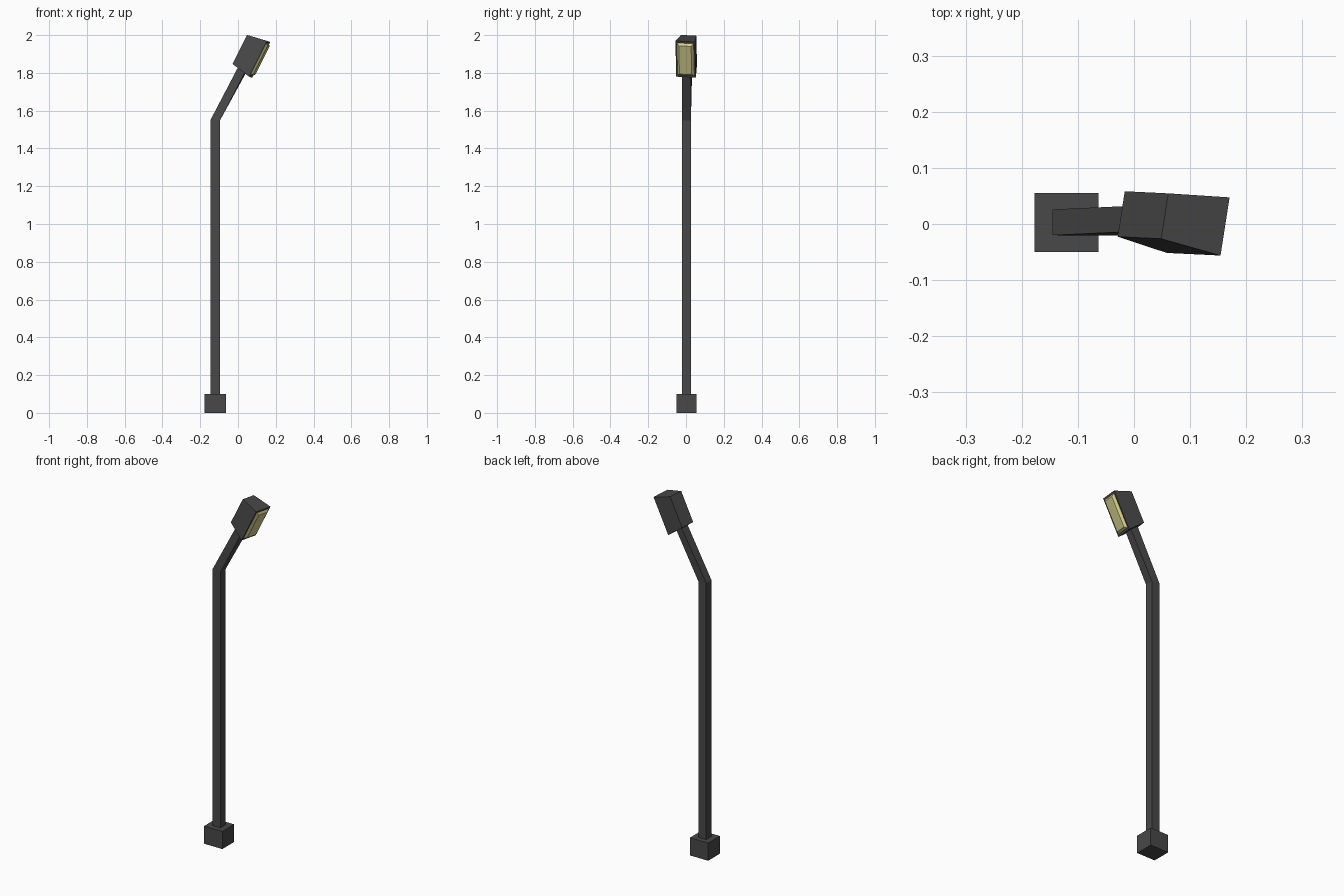
import bpy
from mathutils import Vector

if "Cube" in bpy.data.objects:
    bpy.data.objects.remove(bpy.data.objects["Cube"])


def material(name, col):
    m = bpy.data.materials.new(name)
    m.diffuse_color = (*col, 1)
    m.use_nodes = True
    m.node_tree.nodes["Principled BSDF"].inputs["Base Color"].default_value = m.diffuse_color
    return m


dark = material("dark_metal", (0.065, 0.065, 0.065))
glow = material("pale_yellow_lamp", (0.66, 0.62, 0.27))


def loft(name, rings, mat):
    """Solid through a series of four-cornered rings, capped at both ends."""
    verts = [tuple(p) for r in rings for p in r]
    faces = [(0, 3, 2, 1)]
    for i in range(len(rings) - 1):
        a = i * 4
        for k in range(4):
            n = (k + 1) % 4
            faces.append((a + k, a + n, a + 4 + n, a + 4 + k))
    e = (len(rings) - 1) * 4
    faces.append((e, e + 1, e + 2, e + 3))
    me = bpy.data.meshes.new(name)
    me.from_pydata(verts, [], faces)
    me.materials.append(mat)
    ob = bpy.data.objects.new(name, me)
    bpy.context.collection.objects.link(ob)
    return ob


def flat_ring(x0, x1, y0, y1, z0, z1):
    """Ring with its left edge at z0 and right edge at z1."""
    return [(x0, y0, z0), (x1, y0, z1), (x1, y1, z1), (x0, y1, z0)]


# square foot
loft("base", [flat_ring(-0.177, -0.063, -0.05, 0.055, z, z) for z in (0, 0.1)], dark)

# pole with the bent, slightly twisted arm
loft("pole_and_arm", [
    flat_ring(-0.145, -0.096, -0.02, 0.026, 0.09, 0.09),
    flat_ring(-0.145, -0.096, -0.02, 0.026, 1.552, 1.547),
    [(0.005, -0.013, 1.839), (0.036, -0.021, 1.802),
     (0.042, 0.025, 1.800), (0.011, 0.033, 1.837)],
], dark)

# lamp head frame: d points out of the lamp, u along its length, w across
d = Vector((0.098, -0.018, -0.05)).normalized()
u = Vector((0.104, -0.006, 0.188))
u = (u - d * u.dot(d)).normalized()
w = u.cross(d)
back = Vector((0.016, 0.016, 1.922))


def head_ring(depth, hu, hw):
    c = back + d * depth
    return [c + u * (a * hu) + w * (b * hw)
            for a, b in ((-1, -1), (1, -1), (1, 1), (-1, 1))][::-1]


loft("lamp_head", [head_ring(0, 0.086, 0.041), head_ring(0.112, 0.106, 0.0525)], dark)
loft("lamp_lens", [head_ring(0.108, 0.095, 0.045), head_ring(0.112, 0.095, 0.045),
                   head_ring(0.123, 0.084, 0.033)], glow)

# consistent outward faces
import bmesh
for ob in bpy.context.collection.objects:
    bm = bmesh.new()
    bm.from_mesh(ob.data)
    bmesh.ops.recalc_face_normals(bm, faces=bm.faces)
    bm.to_mesh(ob.data)
    bm.free()
